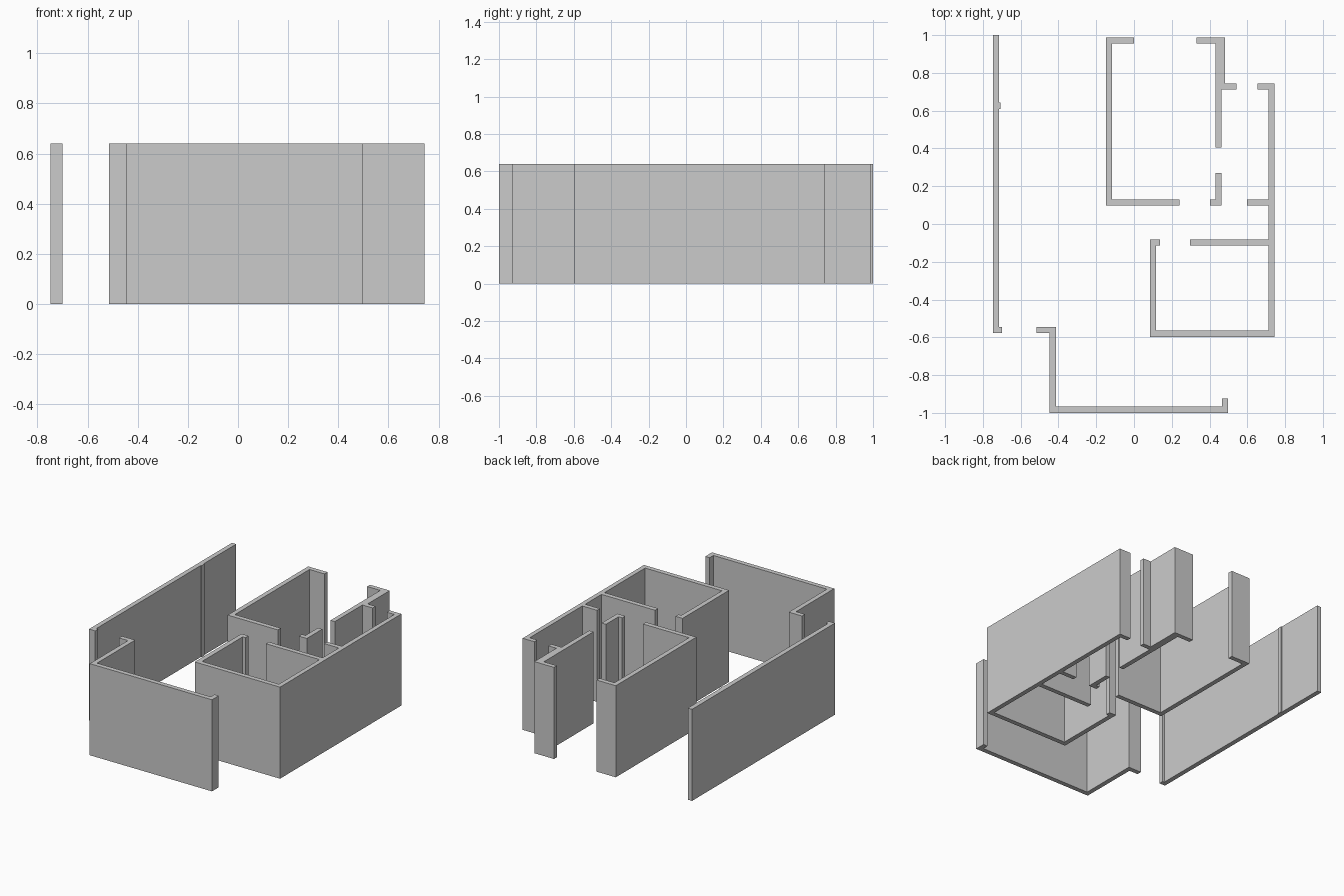
import bpy, bmesh
from mathutils import Vector

if "Cube" in bpy.data.objects:
    bpy.data.objects.remove(bpy.data.objects["Cube"])

HEIGHT = 0.64
T = 0.033  # wall thickness


def extrude(name, outline):
    """Raise a closed floor outline to wall height."""
    bm = bmesh.new()
    base = bm.faces.new([bm.verts.new((x, y, 0)) for x, y in outline])
    res = bmesh.ops.extrude_face_region(bm, geom=[base], use_keep_orig=True)
    top = [v for v in res["geom"] if isinstance(v, bmesh.types.BMVert)]
    bmesh.ops.translate(bm, verts=top, vec=(0, 0, HEIGHT))
    bmesh.ops.recalc_face_normals(bm, faces=bm.faces)
    mesh = bpy.data.meshes.new(name)
    bm.to_mesh(mesh)
    bm.free()
    obj = bpy.data.objects.new(name, mesh)
    bpy.context.collection.objects.link(obj)
    return obj


def wall(name, path):
    """Wall of even thickness along a right-angled centre line."""
    pts = [Vector(p) for p in path]
    normals = []
    for a, b in zip(pts, pts[1:]):
        d = (b - a).normalized()
        normals.append(Vector((-d.y, d.x)))
    left, right = [], []
    for i, p in enumerate(pts):
        if i == 0:
            off = normals[0]
        elif i == len(pts) - 1:
            off = normals[-1]
        else:
            off = normals[i - 1] + normals[i]  # square corner mitre
        left.append(p + off * T / 2)
        right.append(p - off * T / 2)
    return extrude(name, left + right[::-1])


# Simple walls
wall("back_room_wall", [(0, .971), (-.132, .971), (-.132, .114), (.24, .114)])
wall("hall_corner_wall", [(.447, .269), (.447, .114), (.402, .114)])
wall("front_wall", [(-.515, -.561), (-.43, -.561), (-.43, -.983),
                    (.482, -.983), (.482, -.925)])

# Long left wall with a slight pilaster and a foot at the entrance
extrude("left_wall", [(-.747, 1), (-.714, 1), (-.714, .642), (-.708, .642),
                      (-.708, .609), (-.714, .609), (-.714, -.545),
                      (-.7, -.545), (-.7, -.578), (-.747, -.578)])

# Back partition, thicker in its exposed upper half
extrude("back_partition", [(.33, .987), (.482, .987), (.482, .743), (.543, .743),
                           (.543, .711), (.464, .711), (.464, .406), (.431, .406),
                           (.431, .955), (.33, .955)])

# Right wall wrapping round the small room, with two cross walls
extrude("right_wall", [(.653, .743), (.743, .743), (.743, -.597), (.084, -.597),
                       (.084, -.082), (.138, -.082), (.138, -.115), (.117, -.115),
                       (.117, -.564), (.711, -.564), (.711, -.115), (.296, -.115),
                       (.296, -.082), (.711, -.082), (.711, .098), (.597, .098),
                       (.597, .13), (.711, .13), (.711, .711), (.653, .711)])
